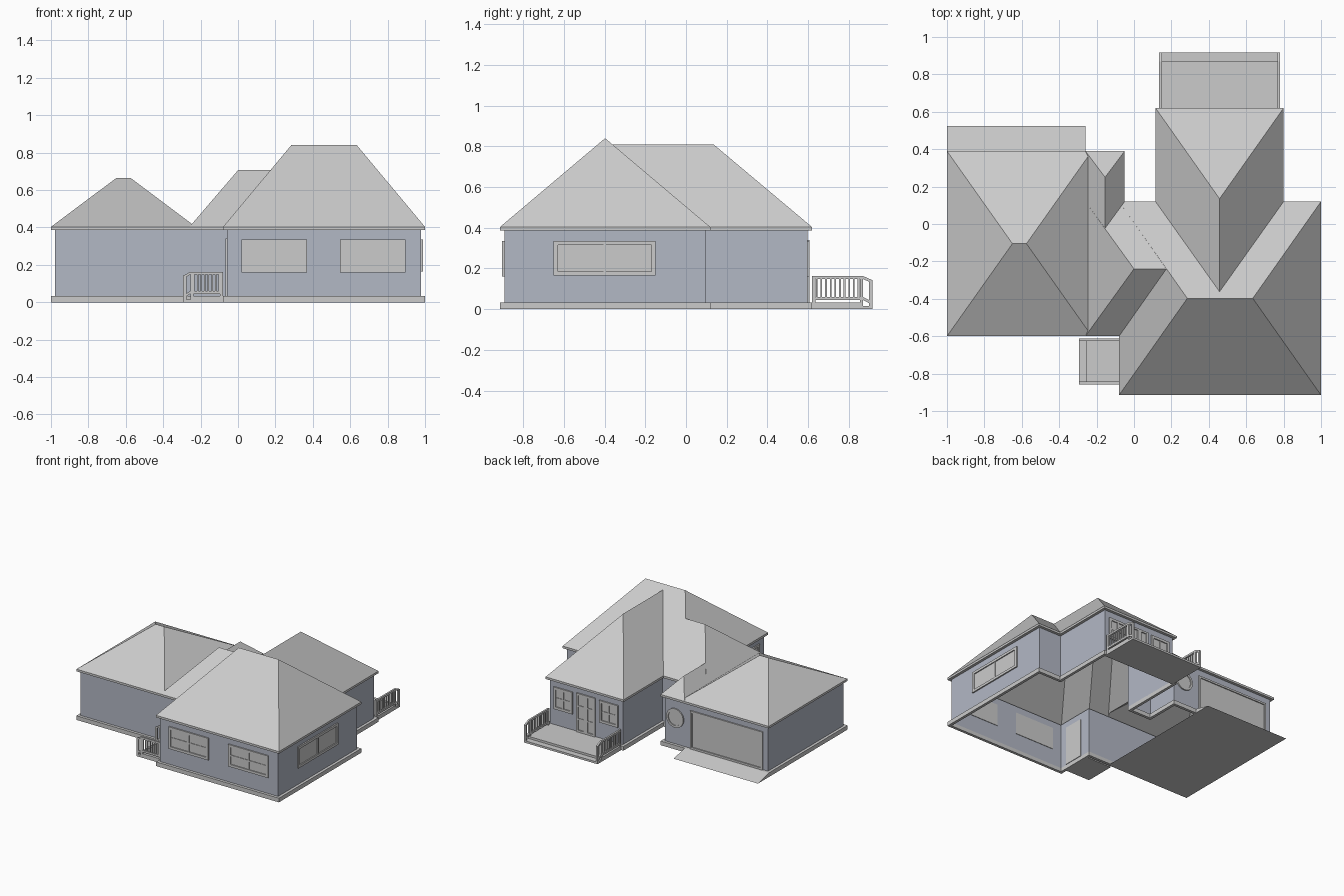
import bpy, bmesh, math
from mathutils import Vector

if "Cube" in bpy.data.objects:
    bpy.data.objects.remove(bpy.data.objects["Cube"])

wall_mat = bpy.data.materials.new("wall_blue_grey")
wall_mat.diffuse_color = (0.45, 0.48, 0.56, 1)
wall_mat.use_nodes = True
wall_mat.node_tree.nodes["Principled BSDF"].inputs["Base Color"].default_value = wall_mat.diffuse_color


def finish(name, bm, mat=None, normals=True):
    if normals:
        bmesh.ops.recalc_face_normals(bm, faces=bm.faces)
    me = bpy.data.meshes.new(name)
    bm.to_mesh(me)
    bm.free()
    ob = bpy.data.objects.new(name, me)
    bpy.context.collection.objects.link(ob)
    if mat:
        me.materials.append(mat)
    return ob


def box(bm, x0, x1, y0, y1, z0, z1, frame=None, drop=0):
    """Box in a local frame (origin, along, outward); drop lowers the far end."""
    o, u, n = frame or (Vector(), Vector((1, 0, 0)), Vector((0, 1, 0)))
    v = [bm.verts.new(o + u * x + n * y + Vector((0, 0, z - (drop if x == x1 else 0))))
         for z in (z0, z1) for y in (y0, y1) for x in (x0, x1)]
    for f in ((0, 1, 3, 2), (4, 5, 7, 6), (0, 1, 5, 4), (2, 3, 7, 6), (0, 2, 6, 4), (1, 3, 7, 5)):
        bm.faces.new([v[i] for i in f])


def frame(o, u, n):
    return Vector((*o, 0)), Vector((*u, 0)), Vector((*n, 0))


# Eave outline, counter-clockwise
OUT = [Vector(p) for p in [(-1, -.60), (-.08, -.60), (-.08, -.915), (1, -.915), (1, .12), (.80, .12),
                           (.80, .62), (.115, .62), (.115, .12), (-.05, .12), (-.05, .39), (-1, .39)]]


def inset(d):
    res = []
    for i, p in enumerate(OUT):
        a = (p - OUT[i - 1]).normalized()
        b = (OUT[(i + 1) % len(OUT)] - p).normalized()
        res.append(p + d * Vector((-a.y - b.y, a.x + b.x)))
    return res


def loop_faces(bm, a, b):
    for i in range(len(a)):
        bm.faces.new((a[i - 1], a[i], b[i], b[i - 1]))


def add_loop(bm, pts, z):
    return [bm.verts.new((p.x, p.y, z)) for p in pts]


# Walls (open shell)
bm = bmesh.new()
loop_faces(bm, add_loop(bm, inset(.022), .03), add_loop(bm, inset(.022), .39))
finish("walls", bm, wall_mat, False)

# Base skirting ring
bm = bmesh.new()
loops = [add_loop(bm, inset(d), z) for d, z in ((0, 0), (0, .033), (.022, .033), (.022, 0))]
for i in range(4):
    loop_faces(bm, loops[i - 1], loops[i])
finish("base_skirting", bm)

# Soffit under the eaves
bm = bmesh.new()
loop_faces(bm, add_loop(bm, inset(.022), .386), add_loop(bm, OUT, .386))
finish("soffit", bm, None, False)


# Roof: hip solids merged into one skin
def hip(name, x0, x1, y0, y1, ra, rb, rz):
    bm = bmesh.new()
    c = [Vector(p) for p in ((x0, y0), (x1, y0), (x1, y1), (x0, y1))]
    lo, hi = add_loop(bm, c, .386), add_loop(bm, c, .403)
    bm.faces.new(lo)
    loop_faces(bm, lo, hi)
    a, b = bm.verts.new((*ra, rz)), bm.verts.new((*rb, rz))
    if ra[1] == rb[1]:
        faces = ((hi[0], hi[1], b, a), (hi[2], hi[3], a, b), (hi[3], hi[0], a), (hi[1], hi[2], b))
    else:
        faces = ((hi[1], hi[2], b, a), (hi[3], hi[0], a, b), (hi[0], hi[1], a), (hi[2], hi[3], b))
    for f in faces:
        bm.faces.new(f)
    return finish(name, bm)


roof = hip("roof", -.08, 1, -.915, .12, (.285, -.3975), (.635, -.3975), .84)
parts = [hip("roof_back", .115, .80, -.36, .62, (.4575, -.36), (.4575, .135), .81),
         hip("roof_middle", -.26, .22, -.60, .12, (0, -.24), (.22, -.24), .706),
         hip("roof_garage", -1, -.225, -.60, .39, (-.65, -.105), (-.575, -.105), .665),
         hip("roof_entry", -.26, -.05, -.20, .39, (-.155, -.20), (-.155, .25), .524)]
for p in parts:
    m = roof.modifiers.new(p.name, 'BOOLEAN')
    m.operation, m.solver, m.object = 'UNION', 'EXACT', p
bpy.context.view_layer.update()
me = bpy.data.meshes.new_from_object(roof.evaluated_get(bpy.context.evaluated_depsgraph_get()))
roof.modifiers.clear()
roof.data = me
for p in parts:
    bpy.data.objects.remove(p)
bm = bmesh.new()
bm.from_mesh(me)
bmesh.ops.delete(bm, geom=[f for f in bm.faces if f.normal.z < -.9], context='FACES')
bm.to_mesh(me)
bm.free()


# Windows and doors: panel, surround and glazing bars
def opening(name, fr, u0, u1, z0, z1, cols=1, rows=1, w=.02, bar=.012):
    bm = bmesh.new()
    box(bm, u0, u1, -.004, .002, z0, z1, fr)
    for a, b in ((u0, u0 + w), (u1 - w, u1)):
        box(bm, a, b, 0, .010, z0, z1, fr)
    for a, b in ((z0, z0 + w), (z1 - w, z1)):
        box(bm, u0 + w, u1 - w, 0, .010, a, b, fr)
    for i in range(1, cols):
        u = u0 + (u1 - u0) * i / cols
        box(bm, u - bar / 2, u + bar / 2, 0, .008, z0 + w, z1 - w, fr)
    for i in range(1, rows):
        z = z0 + (z1 - z0) * i / rows
        box(bm, u0 + w, u1 - w, 0, .006, z - bar / 2, z + bar / 2, fr)
    finish(name, bm)


front = frame((0, -.893), (1, 0), (0, -1))
right = frame((.978, 0), (0, 1), (1, 0))
rear = frame((0, .598), (1, 0), (0, 1))
garage = frame((0, .368), (1, 0), (0, 1))
porch = frame((-.058, 0), (0, 1), (-1, 0))
opening("front_window_left", front, .02, .37, .16, .335, 2, 2)
opening("front_window_right", front, .545, .895, .16, .335, 2, 2)
opening("side_window", right, -.65, -.15, .165, .335, 2, 1)
opening("rear_window_left", rear, .575, .74, .16, .335, 2, 2)
opening("rear_window_right", rear, .175, .34, .16, .335, 2, 2)
opening("garage_door", garage, -.935, -.30, .033, .335, w=.015)
for name, fr, a, b in (("rear_door", rear, .375, .54), ("porch_door", porch, -.83, -.67)):
    mid = (a + b) / 2
    opening(name + "_left", fr, a, mid, .033, .34, 1, 3, w=.016)
    opening(name + "_right", fr, mid, b, .033, .34, 1, 3, w=.016)

# Round window with ring surround
bpy.ops.mesh.primitive_cylinder_add(vertices=32, radius=.06, depth=.006,
                                    location=(-.165, .368, .24), rotation=(math.pi / 2, 0, 0))
bpy.context.object.name = "round_window_glass"
bm = bmesh.new()
rings = [[bm.verts.new((-.165 + r * math.cos(t * math.pi / 16), y, .24 + r * math.sin(t * math.pi / 16)))
          for t in range(32)] for r, y in ((.075, .366), (.075, .378), (.058, .378), (.058, .366))]
for i in range(4):
    loop_faces(bm, rings[i - 1], rings[i])
finish("round_window_surround", bm)

# Garage floor and driveway ramp
bm = bmesh.new()
bm.faces.new([bm.verts.new(p) for p in ((-1, -.6, 0), (-1, .39, 0), (-.26, .39, 0), (-.26, -.6, 0))])
finish("garage_floor", bm, None, False)
bm = bmesh.new()
a, b = [[bm.verts.new((x, y, z)) for y, z in ((.39, 0), (.525, 0), (.39, .033))] for x in (-1, -.26)]
bm.faces.new(a)
bm.faces.new(b)
loop_faces(bm, a, b)
finish("driveway_ramp", bm)


# Deck with a step and two railings; along = away from the house
def deck(name, fr, length, depth, width, count):
    bm = bmesh.new()
    box(bm, 0, length, 0, width, 0, .033, fr)
    box(bm, length, depth, 0, width, 0, .016, fr)
    finish(name, bm)
    for side, w in (("_railing_near", 0), ("_railing_far", width - .014)):
        bm = bmesh.new()
        box(bm, 0, length, w, w + .014, .148, .163, fr)
        box(bm, 0, length, w, w + .014, .045, .060, fr)
        for u in (0, length - .016):
            box(bm, u, u + .016, w, w + .014, .03, .150, fr)
        for i in range(1, count + 1):
            u = length * i / (count + 1)
            box(bm, u - .004, u + .004, w + .003, w + .011, .055, .150, fr)
        box(bm, depth - .018, depth, w, w + .014, 0, .142, fr)
        box(bm, length, depth, w, w + .014, .148, .163, fr, .021)
        box(bm, length, depth, w, w + .014, .045, .060, fr, .025)
        finish(name + side, bm)


deck("rear_deck", frame((.135, .62), (0, 1), (1, 0)), .25, .297, .645, 10)
deck("front_porch", frame((-.08, -.857), (-1, 0), (0, 1)), .175, .213, .245, 8)
